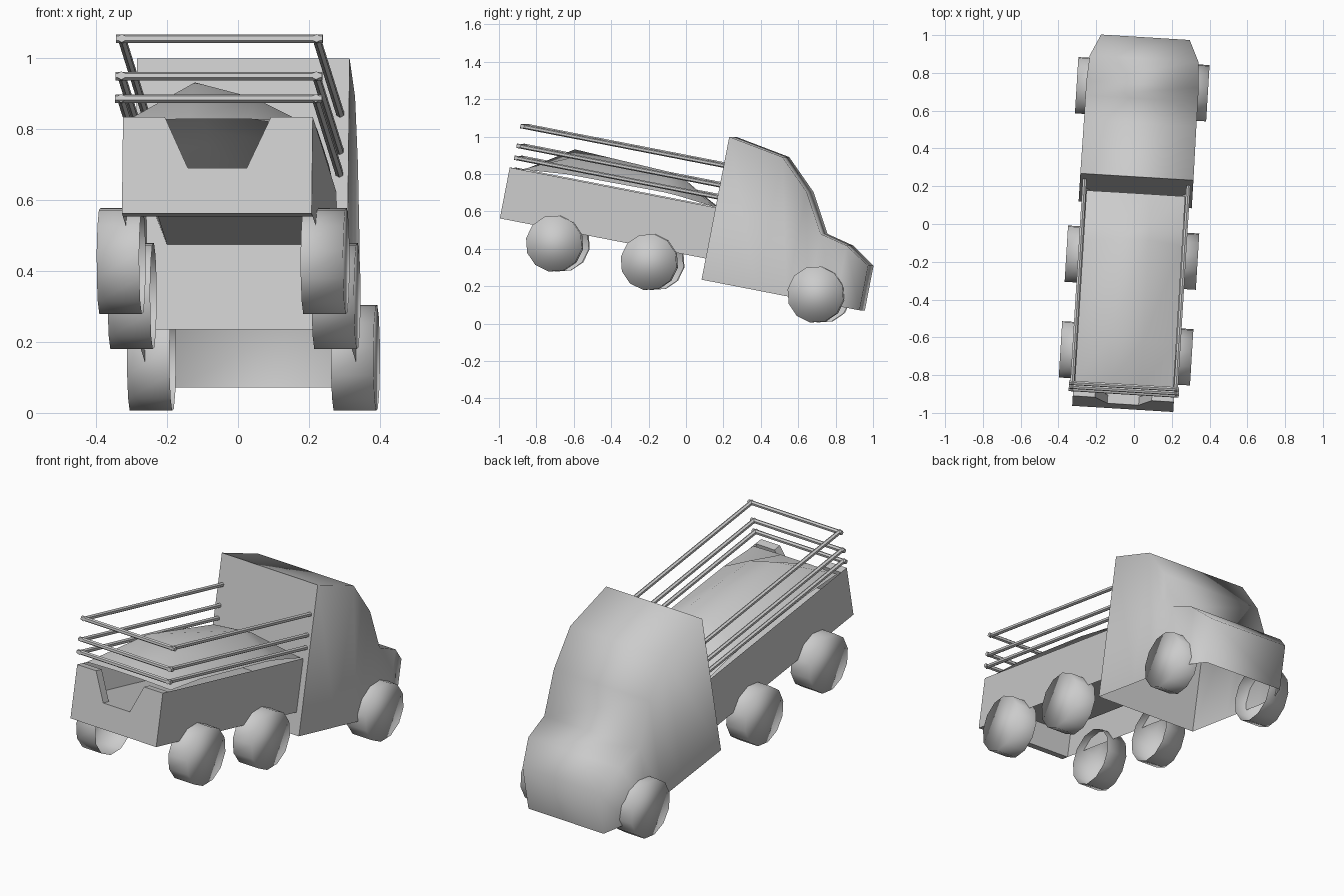
import bpy, bmesh, math
from mathutils import Matrix, Vector

cube = bpy.data.objects.get("Cube")
if cube:
    bpy.data.objects.remove(cube, do_unlink=True)

# One plain grey for the whole truck
grey = bpy.data.materials.new("plain_grey")
grey.use_nodes = True
grey.diffuse_color = (0.6, 0.6, 0.6, 1)
grey.node_tree.nodes["Principled BSDF"].inputs["Base Color"].default_value = (0.6, 0.6, 0.6, 1)

# The truck stands nose down and slightly turned
POSE = Matrix.Rotation(math.radians(-3.5), 4, "Z") @ Matrix.Rotation(math.radians(-11), 4, "X")


def finish(name, bm, smooth=False):
    """Turn a bmesh in truck space into a posed object."""
    bmesh.ops.recalc_face_normals(bm, faces=bm.faces)
    for f in bm.faces:
        f.smooth = smooth
    mesh = bpy.data.meshes.new(name)
    bm.to_mesh(mesh)
    bm.free()
    mesh.transform(POSE)
    mesh.materials.append(grey)
    obj = bpy.data.objects.new(name, mesh)
    bpy.context.collection.objects.link(obj)
    return obj


def polygon(bm, points):
    return bm.faces.new([bm.verts.new(p) for p in points])


def loft(bm, rows):
    """Join equal rows of points with quads."""
    grid = [[bm.verts.new(p) for p in row] for row in rows]
    for a, b in zip(grid, grid[1:]):
        for i in range(len(a) - 1):
            bm.faces.new((a[i], a[i + 1], b[i + 1], b[i]))


# Key sizes
CAB_BACK, CAB_BOTTOM = 0.055, 0.25
TAIL, BED_HALF, FLOOR_HALF = -1.07, 0.268, 0.21
BED_BOTTOM, FLOOR, RIM = 0.365, 0.495, 0.642

# Cab shell, open underneath: length, roof height, half width
stations = [(CAB_BACK, 1.028, 0.30), (0.355, 0.976, 0.298), (0.518, 0.818, 0.298),
            (0.635, 0.612, 0.298), (0.782, 0.577, 0.288), (0.913, 0.493, 0.235)]
bm = bmesh.new()
rows = [[(-w, y, CAB_BOTTOM), (-w, y, h), (w, y, h), (w, y, CAB_BOTTOM)]
        for y, h, w in stations]
loft(bm, rows)
polygon(bm, rows[-1])
bmesh.ops.remove_doubles(bm, verts=bm.verts, dist=0.0001)
finish("cab_shell", bm, smooth=True)

bm = bmesh.new()
polygon(bm, rows[0])
finish("cab_back", bm)

# Tailgate with a trapezoid chute
bm = bmesh.new()
outline = [(-BED_HALF, BED_BOTTOM), (BED_HALF, BED_BOTTOM), (BED_HALF, RIM), (0.15, RIM),
           (0.083, FLOOR), (-0.083, FLOOR), (-0.15, RIM), (-BED_HALF, RIM)]
gate = polygon(bm, [(x, TAIL, z) for x, z in outline])
grown = bmesh.ops.extrude_face_region(bm, geom=[gate], use_keep_orig=True)
moved = [v for v in grown["geom"] if isinstance(v, bmesh.types.BMVert)]
bmesh.ops.translate(bm, verts=moved, vec=(0, 0.045, 0))
finish("tailgate", bm)

# Bed sides and hopper floor, open underneath
section = [(-BED_HALF, BED_BOTTOM), (-BED_HALF, RIM), (-FLOOR_HALF, FLOOR),
           (FLOOR_HALF, FLOOR), (BED_HALF, RIM), (BED_HALF, BED_BOTTOM)]
bm = bmesh.new()
loft(bm, [[(x, y, z) for x, z in section] for y in (TAIL, CAB_BACK)])
finish("bed", bm)

# Heaped load: length, then heights from right to left
heap = [(-1.0, 0.645, 0.65, 0.65, 0.645), (-0.767, 0.665, 0.80, 0.755, 0.665),
        (-0.233, 0.67, 0.765, 0.78, 0.67), (-0.147, 0.665, 0.74, 0.756, 0.665),
        (0.04, 0.645, 0.648, 0.648, 0.645)]
columns = (-0.262, -0.085, 0.085, 0.262)
bm = bmesh.new()
loft(bm, [[(x, y, z) for x, z in zip(columns, heights)] for y, *heights in heap])
finish("load", bm, smooth=True)


# Rails around the bed
def bar(bm, start, end, radius=0.012):
    a, b = Vector(start), Vector(end)
    turn = (b - a).to_track_quat("Z", "Y").to_matrix().to_4x4()
    bmesh.ops.create_cone(bm, cap_ends=True, segments=6, radius1=radius, radius2=radius,
                          depth=(b - a).length,
                          matrix=Matrix.Translation((a + b) / 2) @ turn)


for label, z in (("lower", 0.699), ("middle", 0.764), ("upper", 0.871)):
    bm = bmesh.new()
    bar(bm, (-0.292, -1.045, z), (0.292, -1.045, z))
    for side in (-1, 1):
        bar(bm, (side * 0.275, -1.055, z), (side * 0.275, CAB_BACK, z))
    finish(label + "_rail", bm)

# Wheels, hollow on the inner side
for label, y in (("rear", -0.755), ("middle", -0.238), ("front", 0.672)):
    for side, hand in ((-1, "right"), (1, "left")):
        bm = bmesh.new()
        bmesh.ops.create_cone(
            bm, cap_ends=True, segments=12, radius1=0.152, radius2=0.152, depth=0.12,
            matrix=Matrix.Translation((side * 0.288, y, 0.289)) @ Matrix.Rotation(math.pi / 2, 4, "Y"))
        inner = [f for f in bm.faces if len(f.verts) > 4
                 and abs(f.calc_center_median().x) < 0.28]
        bmesh.ops.delete(bm, geom=inner, context="FACES_ONLY")
        finish(f"{label}_{hand}_wheel", bm, smooth=True)
